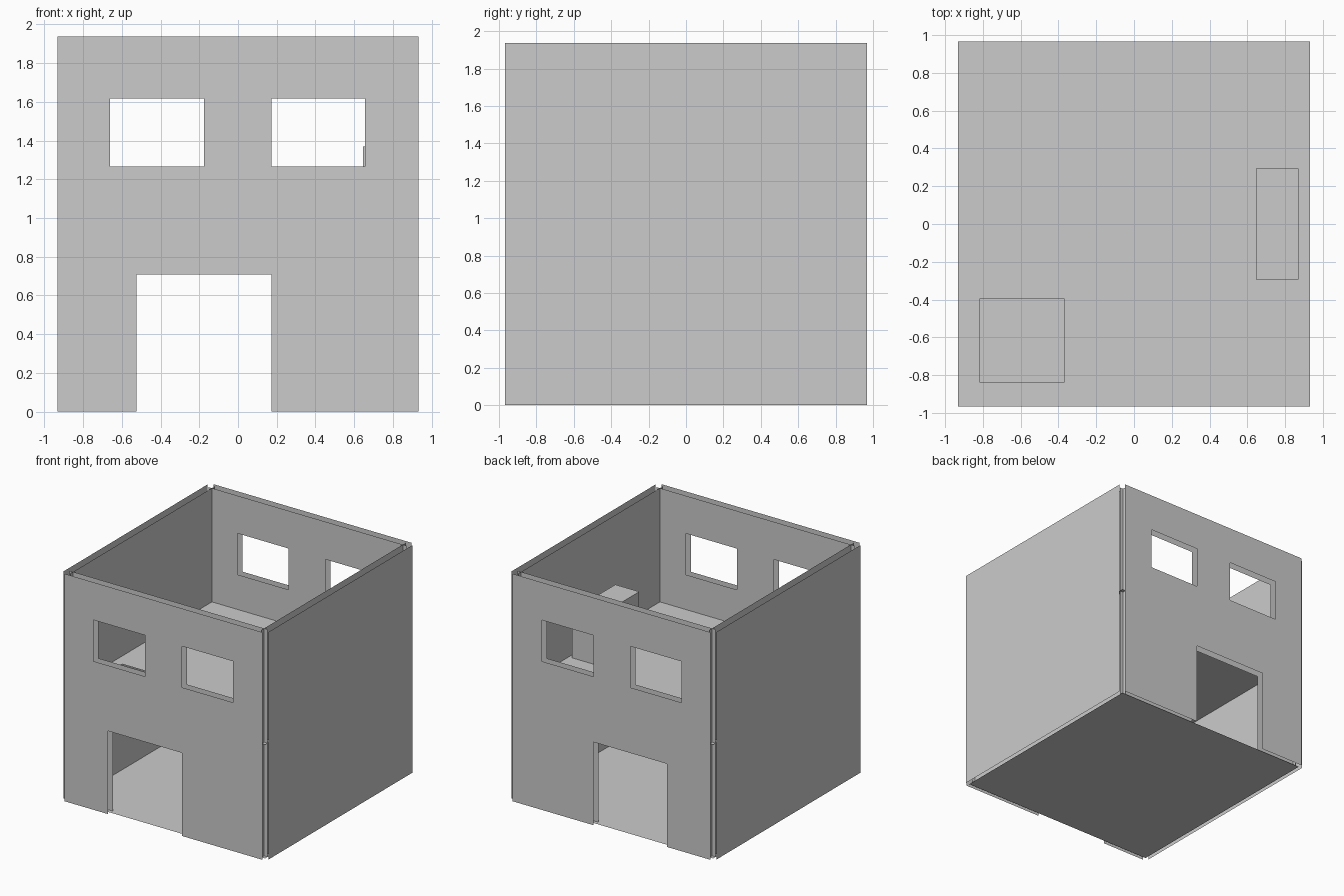
import bpy, bmesh
from mathutils import Vector

cube = bpy.data.objects.get("Cube")
if cube:
    bpy.data.objects.remove(cube, do_unlink=True)

# Main dimensions: half width, half depth, height, half the wall thickness
W, D, H, T = 0.933, 0.967, 1.938, 0.033
MID = H / 2

grey = bpy.data.materials.new("plain_grey")
grey.use_nodes = True
colour = (0.6, 0.6, 0.6, 1)
grey.diffuse_color = colour
grey.node_tree.nodes["Principled BSDF"].inputs["Base Color"].default_value = colour


def finish(name, bm):
    mesh = bpy.data.meshes.new(name)
    bm.to_mesh(mesh)
    bm.free()
    mesh.materials.append(grey)
    obj = bpy.data.objects.new(name, mesh)
    bpy.context.collection.objects.link(obj)
    return obj


def add_sheet(bm, origin, u_axis, v_axis, u_range, v_range, holes=()):
    """Flat sheet of cells, leaving out those inside a hole (u0, u1, v0, v1)."""
    us = sorted({*u_range, *(u for h in holes for u in h[:2])})
    vs = sorted({*v_range, *(v for h in holes for v in h[2:])})
    origin, u_axis, v_axis = Vector(origin), Vector(u_axis), Vector(v_axis)
    grid = {(u, v): bm.verts.new(origin + u_axis * u + v_axis * v) for u in us for v in vs}
    for u0, u1 in zip(us, us[1:]):
        for v0, v1 in zip(vs, vs[1:]):
            if any(h[0] <= u0 and u1 <= h[1] and h[2] <= v0 and v1 <= h[3] for h in holes):
                continue
            bm.faces.new([grid[c] for c in ((u0, v0), (u1, v0), (u1, v1), (u0, v1))])
    bmesh.ops.delete(bm, geom=[v for v in bm.verts if not v.link_faces], context='VERTS')


def wall(name, direction, distance, half_length, holes=()):
    """Two parallel sheets, outer and inner, open along every edge."""
    bm = bmesh.new()
    out = Vector(direction)
    along = Vector((abs(out.y), abs(out.x), 0))
    for offset in (T, -T):
        add_sheet(bm, out * (distance + offset), along, (0, 0, 1),
                  (-half_length, half_length), (0, H), holes)
    # Outer sheet faces outward, inner sheet faces the room
    bm.normal_update()
    for f in bm.faces:
        outer = f.calc_center_median().dot(out) > distance
        if (f.normal.dot(out) > 0) != outer:
            f.normal_flip()
    return finish(name, bm)


# Walls: door and two windows at the front and back, plain sides
openings = [(-0.523, 0.172, 0, 0.708),
            (-0.66, -0.176, 1.266, 1.617),
            (0.172, 0.655, 1.266, 1.617)]
wall("front_wall", (0, -1, 0), D, W, openings)
wall("back_wall", (0, 1, 0), D, W, openings)
wall("left_wall", (1, 0, 0), W, D)
wall("right_wall", (-1, 0, 0), W, D)

# Floors: the upper one has a square stair opening
stair_opening = (-0.815, -0.37, -0.84, -0.395)
for name, z, holes in (("ground_floor", 0, ()), ("upper_floor", MID, [stair_opening])):
    bm = bmesh.new()
    add_sheet(bm, (0, 0, z), (1, 0, 0), (0, 1, 0), (-W, W), (-D, D), holes)
    finish(name, bm)

# Long counter standing on the upper floor
bm = bmesh.new()
bmesh.ops.create_cube(bm, size=1)
bmesh.ops.scale(bm, vec=(0.225, 0.585, 0.4), verts=bm.verts)
bmesh.ops.translate(bm, vec=(0.758, 0, MID + 0.2), verts=bm.verts)
finish("counter", bm)
